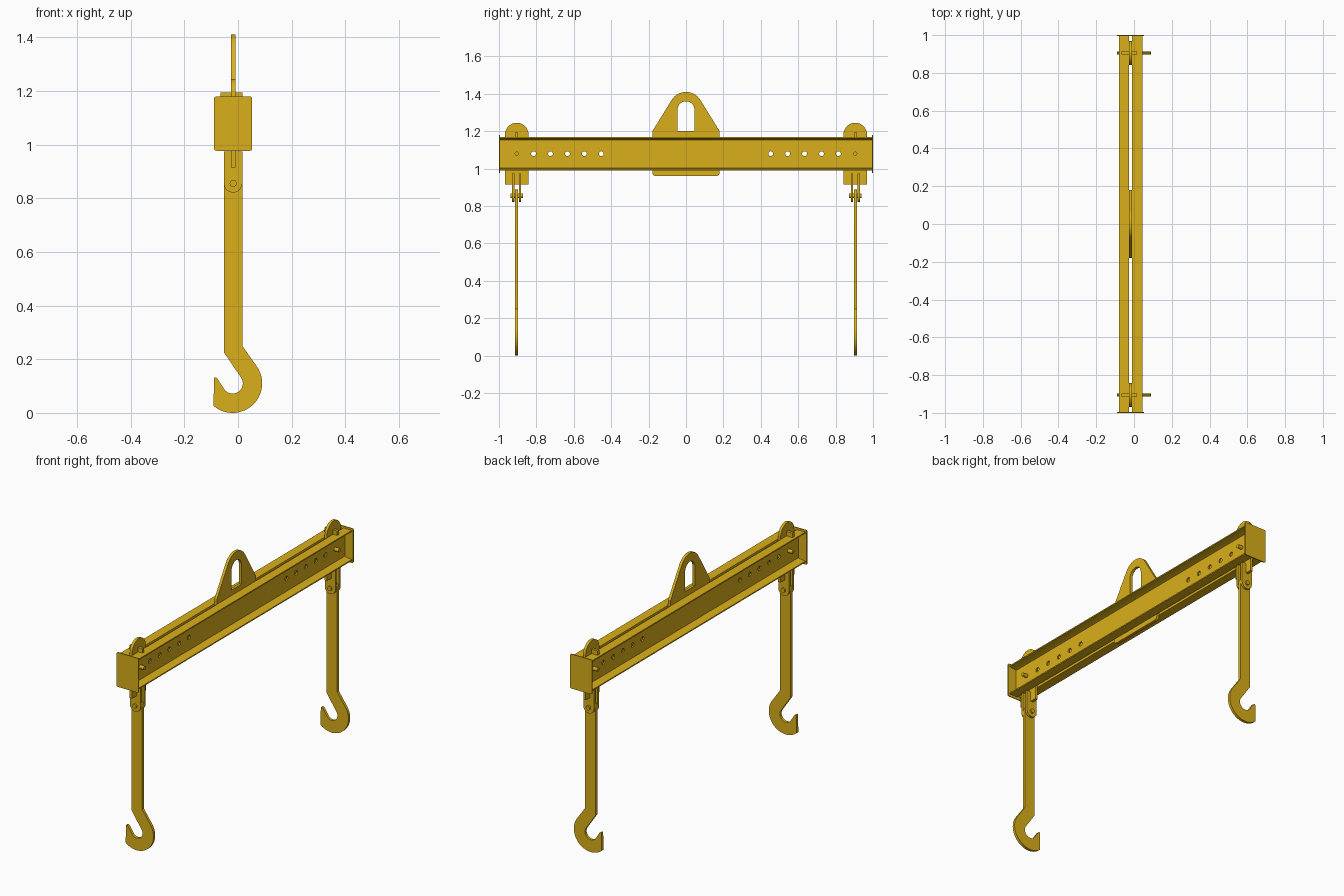
import bpy, bmesh
from math import radians, cos, sin
from mathutils import Matrix

if "Cube" in bpy.data.objects:
    bpy.data.objects.remove(bpy.data.objects["Cube"])

CX = -0.018            # centre line of the beam
BOT, TOP = 0.99, 1.168  # beam underside and top

paint = bpy.data.materials.new("yellow_paint")
paint.diffuse_color = (0.70, 0.43, 0.01, 1)
paint.use_nodes = True
paint.node_tree.nodes["Principled BSDF"].inputs["Base Color"].default_value = paint.diffuse_color

# Local profile axes (a, b, depth) mapped to world axes
YZ = Matrix(((0, 0, 1, 0), (1, 0, 0, 0), (0, 1, 0, 0), (0, 0, 0, 1)))
XZ = Matrix(((1, 0, 0, 0), (0, 0, -1, 0), (0, 1, 0, 0), (0, 0, 0, 1)))


def arc(cx, cy, r, a0, a1, n=16):
    return [(cx + r * cos(radians(a0 + (a1 - a0) * i / n)),
             cy + r * sin(radians(a0 + (a1 - a0) * i / n))) for i in range(n + 1)]


def circle(cx, cy, r, n=24):
    return arc(cx, cy, r, 0, 360, n)[:-1]


def rect(x0, x1, y0, y1, r=0):
    if not r:
        return [(x0, y0), (x1, y0), (x1, y1), (x0, y1)]
    return (arc(x0 + r, y0 + r, r, 180, 270, 5) + arc(x1 - r, y0 + r, r, 270, 360, 5)
            + arc(x1 - r, y1 - r, r, 0, 90, 5) + arc(x0 + r, y1 - r, r, 90, 180, 5))


def plate(name, loops, axes, at, thick):
    """Extrude an outline (with optional hole loops) centred at depth 'at'."""
    cu = bpy.data.curves.new(name, 'CURVE')
    cu.dimensions, cu.fill_mode, cu.extrude = '2D', 'BOTH', thick / 2
    for pts in loops:
        sp = cu.splines.new('POLY')
        sp.points.add(len(pts) - 1)
        for p, (a, b) in zip(sp.points, pts):
            p.co = (a, b, 0, 1)
        sp.use_cyclic_u = True
    tmp = bpy.data.objects.new(name + "_curve", cu)
    bpy.context.collection.objects.link(tmp)
    me = bpy.data.meshes.new_from_object(tmp.evaluated_get(bpy.context.evaluated_depsgraph_get()))
    bpy.data.objects.remove(tmp)
    depth = -at if axes is XZ else at
    bm = bmesh.new()
    bm.from_mesh(me)
    bmesh.ops.remove_doubles(bm, verts=bm.verts, dist=1e-5)
    bmesh.ops.transform(bm, matrix=axes @ Matrix.Translation((0, 0, depth)), verts=bm.verts)
    bmesh.ops.recalc_face_normals(bm, faces=bm.faces)
    bm.to_mesh(me)
    bm.free()
    me.materials.clear()
    me.materials.append(paint)
    ob = bpy.data.objects.new(name, me)
    bpy.context.collection.objects.link(ob)
    return ob


# Two channels back to back: drilled webs and tapered flanges
holes = [circle(s * (0.453 + 0.0905 * i), 1.08, 0.013) for s in (-1, 1) for i in range(5)]
for s, side in ((-1, "left"), (1, "right")):
    plate(f"{side}_web", [rect(-0.995, 0.995, BOT, TOP)] + holes, YZ, CX + s * 0.012, 0.008)
    for z, d, lvl in ((BOT, 1, "lower"), (TOP, -1, "upper")):
        x0, x1, x2 = CX + s * 0.008, CX + s * 0.022, CX + s * 0.062
        plate(f"{side}_{lvl}_flange", [[(x0, z), (x2, z), (x2, z + d * 0.007),
              (x1, z + d * 0.012), (x0, z + d * 0.018)]], XZ, 0, 1.99)

# Central lifting eye plate passing through the gap
eye = (arc(-0.16, 0.98, 0.02, 180, 270, 6) + arc(0.16, 0.98, 0.02, 270, 360, 6)
       + [(0.18, 1.2)] + arc(0, 1.32, 0.09, 31.7, 148.3, 24) + [(-0.18, 1.2)])
slot = [(-0.045, 1.2), (0.045, 1.2)] + arc(0, 1.315, 0.045, 0, 180, 20)
plate("lifting_eye", [eye, slot], YZ, CX, 0.016)

# Hook outline, seen from the front
hook = (arc(CX, 0.855, 0.034, 0, 180, 16)
        + [(-0.052, 0.225)] + arc(-0.02, 0.11, 0.038, 34, -145, 24)
        + [(-0.077, 0.128), (-0.082, 0.132), (-0.088, 0.131), (-0.09, 0.126)]
        + arc(-0.02, 0.11, 0.11, -130, 34, 32) + [(0.016, 0.25)])
strap = arc(CX, 0.855, 0.034, 180, 360, 16) + [(CX + 0.034, 0.975), (CX - 0.034, 0.975)]

# Everything repeated at both ends of the beam
for s, end in ((-1, "front"), (1, "back")):
    y = s * 0.905
    plate(f"{end}_end_plate", [rect(CX - 0.071, CX + 0.071, 0.977, 1.179, 0.008)], XZ, s * 0.997, 0.006)
    lug = [(y - 0.063, 0.915), (y + 0.063, 0.915)] + arc(y, 1.182, 0.063, 0, 180, 24)
    plate(f"{end}_sliding_lug", [lug], YZ, CX, 0.016)
    plate(f"{end}_rest_bar", [rect(y - 0.008, y + 0.008, TOP, 1.194)], YZ, -0.024, 0.082)
    plate(f"{end}_locking_pin", [circle(y, 1.08, 0.011)], YZ, CX, 0.09)
    for t, side in ((-1, "outer"), (1, "inner")):
        plate(f"{end}_{side}_clevis_strap", [strap], XZ, y + t * 0.0175, 0.013)
    plate(f"{end}_clevis_bolt", [circle(CX, 0.855, 0.013)], XZ, y, 0.066)
    plate(f"{end}_hook", [hook], XZ, y, 0.016)

# Smooth the curved edges, keep the corners sharp
for ob in bpy.context.scene.objects:
    ob.select_set(True)
    bpy.context.view_layer.objects.active = ob
bpy.ops.object.shade_smooth_by_angle(angle=radians(30))
